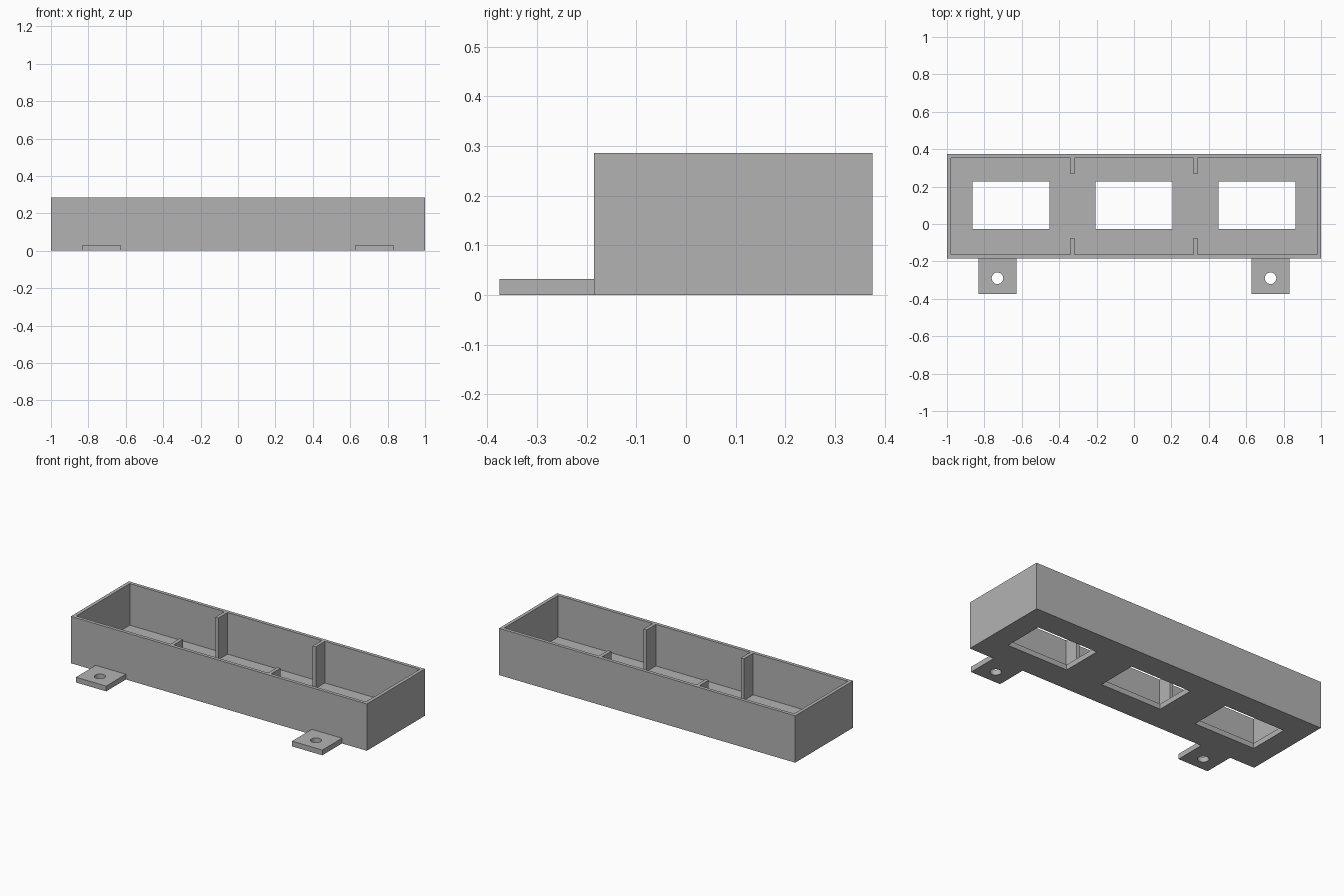
import bpy, bmesh, math

cube = bpy.data.objects.get("Cube")
if cube:
    bpy.data.objects.remove(cube, do_unlink=True)

GREY = (0.45, 0.45, 0.45, 1)
grey = bpy.data.materials.new("plain grey")
grey.use_nodes = True
grey.diffuse_color = GREY
grey.node_tree.nodes["Principled BSDF"].inputs["Base Color"].default_value = GREY


def prism(name, outline, z0, z1):
    """Extrude a flat outline from z0 up to z1."""
    bm = bmesh.new()
    base = bm.faces.new([bm.verts.new((x, y, z0)) for x, y in outline])
    top = bmesh.ops.extrude_face_region(bm, geom=[base])["geom"]
    verts = [v for v in top if isinstance(v, bmesh.types.BMVert)]
    bmesh.ops.translate(bm, verts=verts, vec=(0, 0, z1 - z0))
    bmesh.ops.recalc_face_normals(bm, faces=bm.faces)
    mesh = bpy.data.meshes.new(name)
    bm.to_mesh(mesh)
    bm.free()
    mesh.materials.append(grey)
    obj = bpy.data.objects.new(name, mesh)
    bpy.context.collection.objects.link(obj)
    return obj


def rect(x0, x1, y0, y1):
    return [(x0, y0), (x1, y0), (x1, y1), (x0, y1)]


def cut(obj, cutter):
    """Subtract the cutter from the object, then discard it."""
    cutter.hide_render = True
    mod = obj.modifiers.new("cut", "BOOLEAN")
    mod.operation, mod.solver, mod.object = "DIFFERENCE", "EXACT", cutter
    bpy.context.view_layer.objects.active = obj
    bpy.ops.object.modifier_apply(modifier=mod.name)
    bpy.data.objects.remove(cutter, do_unlink=True)


FRONT, BACK, HEIGHT = -0.185, 0.375, 0.286
MID_Y = (FRONT + BACK) / 2
WALL, FLOOR = 0.021, 0.032
RIB_X, RIB_HALF, RIB_LEN = 0.329, 0.0105, 0.088

# Open tray: the cavity outline is notched so the divider ribs stay standing
tray = prism("tray", rect(-1, 1, FRONT, BACK), 0, HEIGHT)
inner_x, inner_y = 1 - WALL, (BACK - FRONT) / 2 - WALL
front_edge = [(-inner_x, -inner_y)]
for x in (-RIB_X, RIB_X):
    a, b, tip = x - RIB_HALF, x + RIB_HALF, -inner_y + RIB_LEN
    front_edge += [(a, -inner_y), (a, tip), (b, tip), (b, -inner_y)]
front_edge.append((inner_x, -inner_y))
cavity = front_edge + [(-x, -y) for x, y in front_edge]
cut(tray, prism("cavity_cutter", [(x, y + MID_Y) for x, y in cavity], FLOOR, HEIGHT + 0.1))

# Three rectangular windows through the floor
for x in (-0.658, 0, 0.658):
    cut(tray, prism("window_cutter", rect(x - 0.206, x + 0.206, -0.026, 0.226), -0.1, 0.1))

# Two mounting tabs with screw holes
for side, x in (("right", -0.73), ("left", 0.73)):
    tab = prism(side + "_mounting_tab", rect(x - 0.102, x + 0.102, -BACK, FRONT), 0, FLOOR)
    angles = [math.tau * i / 32 for i in range(32)]
    hole = [(x + 0.031 * math.cos(t), -0.29 + 0.031 * math.sin(t)) for t in angles]
    cut(tab, prism("screw_hole_cutter", hole, -0.1, 0.1))
